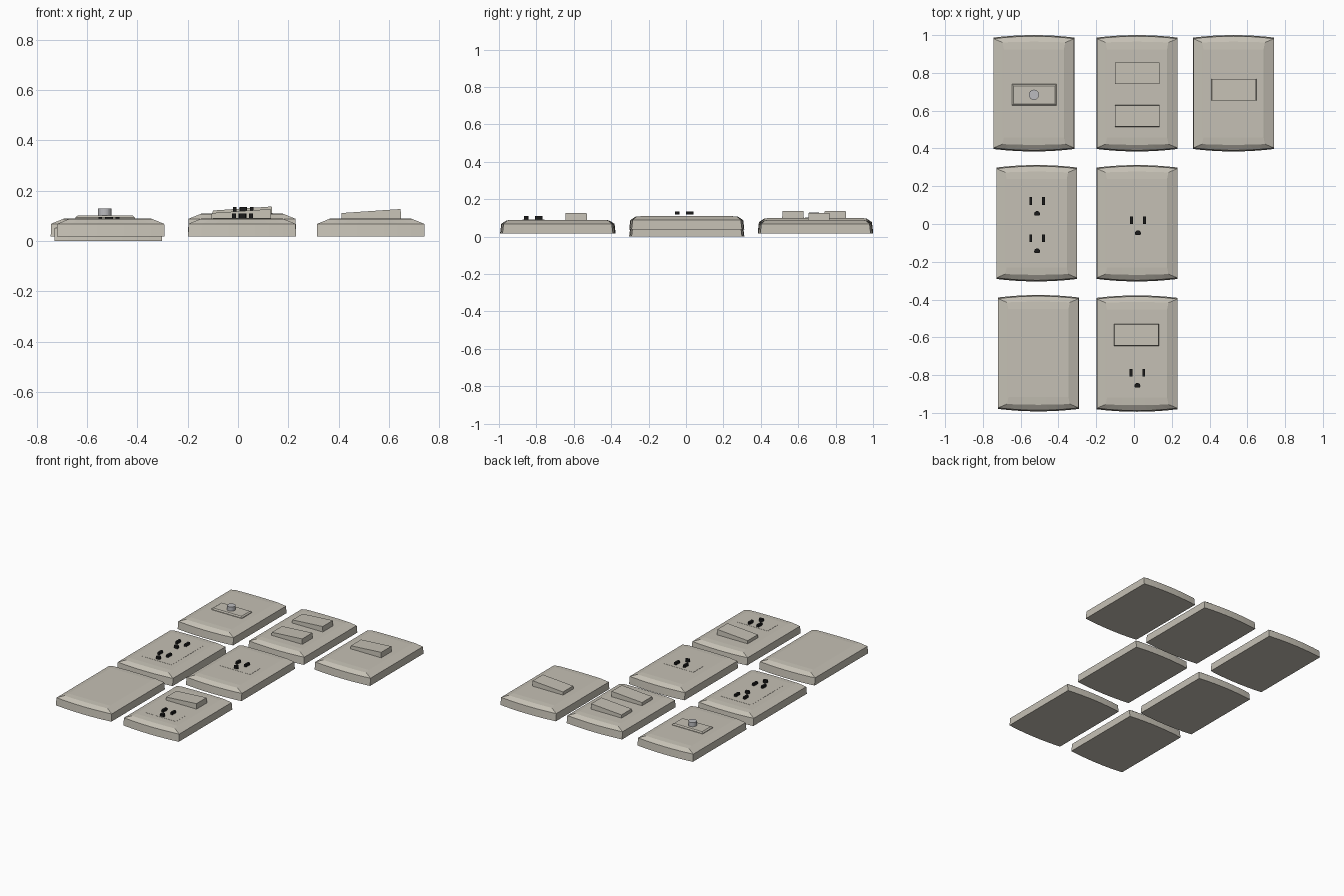
import bpy, bmesh, math

if "Cube" in bpy.data.objects:
    bpy.data.objects.remove(bpy.data.objects["Cube"])


def material(name, col):
    m = bpy.data.materials.new(name)
    m.diffuse_color = (*col, 1)
    m.use_nodes = True
    m.node_tree.nodes["Principled BSDF"].inputs["Base Color"].default_value = m.diffuse_color
    return m


BEIGE = material("beige_plastic", (0.56, 0.53, 0.46))
BLACK = material("black_slot", (0.01, 0.01, 0.01))
GREY = material("grey_knob", (0.5, 0.5, 0.52))


def loft(name, rings, mat):
    """Closed solid through a stack of rings with equal point counts."""
    bm = bmesh.new()
    loops = [[bm.verts.new(p) for p in r] for r in rings]
    n = len(loops[0])
    for a, b in zip(loops, loops[1:]):
        for i in range(n):
            j = (i + 1) % n
            bm.faces.new((a[i], a[j], b[j], b[i]))
    bm.faces.new(loops[0][::-1])
    bm.faces.new(loops[-1])
    bmesh.ops.recalc_face_normals(bm, faces=bm.faces)
    me = bpy.data.meshes.new(name)
    bm.to_mesh(me)
    bm.free()
    ob = bpy.data.objects.new(name, me)
    me.materials.append(mat)
    bpy.context.collection.objects.link(ob)
    return ob


def rect(x, y, z, w, d, tilt=0):
    """Rectangle ring; tilt raises the right end and lowers the left."""
    return [(x + sx * w / 2, y + sy * d / 2, z + sx * tilt)
            for sx, sy in ((-1, -1), (1, -1), (1, 1), (-1, 1))]


PW, PD, PH = 0.428, 0.616, 0.073


def plate(name, x, y, z):
    """Cover plate with bowed ends and a sloping shoulder."""
    def ring(ix, iy, h, bow):
        w, d = PW / 2 - ix, PD / 2 - iy
        end = [(-1 + 2 * i / 8) for i in range(9)]
        pts = [(x + t * w, y - d + bow * t * t, z + h) for t in end]
        return pts + [(x - t * w, y + d - bow * t * t, z + h) for t in end]
    loft(name, [ring(0, 0, 0, 0.013), ring(0.001, 0.006, 0.051, 0.013),
                ring(0.048, 0.035, 0.070, 0.004),
                ring(0.055, 0.075, PH, 0.0)], BEIGE)


def rocker(name, x, y, top):
    loft(name, [rect(x, y, top - 0.004, 0.238, 0.116),
                rect(x, y, top + 0.029, 0.234, 0.112, 0.008)], BEIGE)


def insert(name, x, y, top, d):
    loft(name, [rect(x, y, top - 0.004, 0.232, d),
                rect(x, y, top + 0.001, 0.232, d)], BEIGE)


def socket(name, x, y, top):
    """Two blade slots and a flat-bottomed ground hole."""
    lo, hi = top + 0.005, top + 0.022
    for side, s in (("left", -1), ("right", 1)):
        loft(f"{name}_{side}_slot",
             [rect(x + s * 0.034, y + 0.032, h, 0.015, 0.041) for h in (lo, hi)], BLACK)
    arc = [math.radians(-35 + 250 * i / 14) for i in range(15)]
    loft(f"{name}_ground_hole",
         [[(x + 0.0155 * math.cos(a), y - 0.037 + 0.0155 * math.sin(a), h)
           for a in arc] for h in (lo, hi)], BLACK)


# Cover plates: name -> centre x, y and base height
plates = {
    "dimmer": (-0.53, 0.692, 0.017),
    "double_switch": (0.016, 0.692, 0.027),
    "single_switch": (0.527, 0.692, 0.017),
    "double_outlet": (-0.515, 0.004, 0.0),
    "single_outlet": (0.016, 0.004, 0.037),
    "blank": (-0.506, -0.684, 0.017),
    "switch_outlet": (0.016, -0.686, 0.017),
}
for n, (x, y, z) in plates.items():
    plate(n + "_plate", x, y, z)

# Dimmer panel and knob
loft("dimmer_panel", [rect(-0.528, 0.684, 0.086, 0.238, 0.113),
                      rect(-0.528, 0.684, 0.094, 0.236, 0.111),
                      rect(-0.528, 0.684, 0.101, 0.218, 0.095)], BEIGE)
loft("dimmer_knob",
     [[(-0.53 + 0.027 * math.cos(a * math.tau / 24), 0.684 + 0.027 * math.sin(a * math.tau / 24), h)
       for a in range(24)] for h in (0.097, 0.13)], GREY)

# Switch rockers
rocker("upper_rocker", 0.017, 0.798, 0.1)
rocker("lower_rocker", 0.017, 0.572, 0.1)
rocker("single_rocker", 0.529, 0.711, 0.09)
rocker("combined_rocker", 0.013, -0.587, 0.09)

# Outlets
insert("double_outlet_insert", -0.512, 0.008, 0.073, 0.345)
socket("upper_socket", -0.513, 0.09, 0.073)
socket("lower_socket", -0.513, -0.108, 0.073)
insert("single_outlet_insert", 0.022, -0.005, 0.11, 0.116)
socket("single_socket", 0.021, -0.012, 0.113)
insert("combined_outlet_insert", 0.016, -0.815, 0.09, 0.116)
socket("combined_socket", 0.018, -0.82, 0.087)
